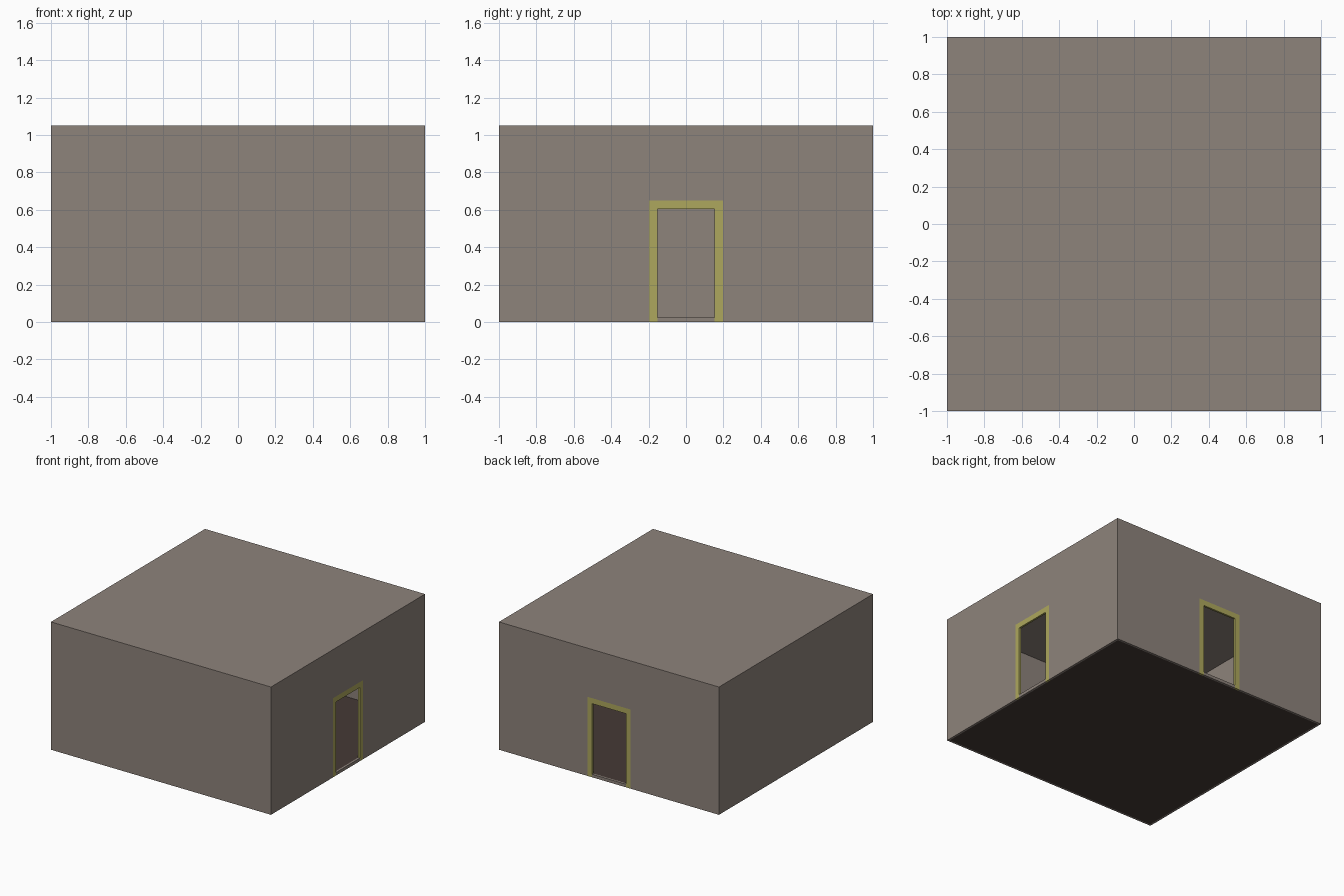
import bpy, bmesh
from mathutils import Vector

if "Cube" in bpy.data.objects:
    bpy.data.objects.remove(bpy.data.objects["Cube"])

T = 0.016          # wall thickness
H = 1.05           # total height
SLAB = 0.025       # floor and roof thickness
IN = 1 - T


def material(name, rgb):
    m = bpy.data.materials.new(name)
    m.diffuse_color = (*rgb, 1)
    m.use_nodes = True
    m.node_tree.nodes["Principled BSDF"].inputs["Base Color"].default_value = m.diffuse_color
    return m


PLASTER = material("plaster", (0.27, 0.227, 0.198))
FLOOR = material("dark_floor", (0.06, 0.042, 0.036))
TRIM = material("yellow_trim", (0.42, 0.39, 0.11))


def panel(name, profile, axis, start, end, mat):
    """Extrude a (u, z) outline through a wall along the x or y axis."""
    def place(u, z, d):
        return Vector((d, u, z)) if axis == "x" else Vector((u, d, z))
    bm = bmesh.new()
    face = bm.faces.new([bm.verts.new(place(u, z, start)) for u, z in profile])
    ext = bmesh.ops.extrude_face_region(bm, geom=[face])
    moved = [g for g in ext["geom"] if isinstance(g, bmesh.types.BMVert)]
    bmesh.ops.translate(bm, verts=moved, vec=place(0, 0, end - start))
    bmesh.ops.recalc_face_normals(bm, faces=bm.faces)
    mesh = bpy.data.meshes.new(name)
    bm.to_mesh(mesh)
    bm.free()
    mesh.materials.append(mat)
    ob = bpy.data.objects.new(name, mesh)
    bpy.context.collection.objects.link(ob)
    return ob


def rect(u0, u1, z0, z1):
    return [(u0, z0), (u1, z0), (u1, z1), (u0, z1)]


def arch(u0, u1, top, half, door):
    """Outline of a panel with a doorway notched up from the ground."""
    return [(u0, 0), (-half, 0), (-half, door), (half, door),
            (half, 0), (u1, 0), (u1, top), (u0, top)]


# Floor between the walls, roof resting on the right and back walls
panel("floor", rect(-IN, IN, 0, SLAB), "y", -IN, IN, FLOOR)
panel("roof", rect(-IN, 1, H - SLAB, H), "y", -IN, 1, PLASTER)

# Plain walls on the left and front
panel("left_wall", rect(-1, 1, 0, H), "x", -1, -IN, PLASTER)
panel("front_wall", rect(-IN, 1, 0, H), "y", -1, -IN, PLASTER)

# Walls with a framed doorway on the right and back
for name, axis, u1 in (("right", "x", 1), ("back", "y", IN)):
    panel(name + "_wall", arch(-IN, u1, H - SLAB, 0.197, 0.65), axis, IN, 1, PLASTER)
    panel(name + "_door_frame", arch(-0.197, 0.197, 0.65, 0.153, 0.605), axis, IN, 1, TRIM)
    panel(name + "_door_sill", rect(-0.153, 0.153, 0, SLAB), axis, IN, 1, PLASTER)
